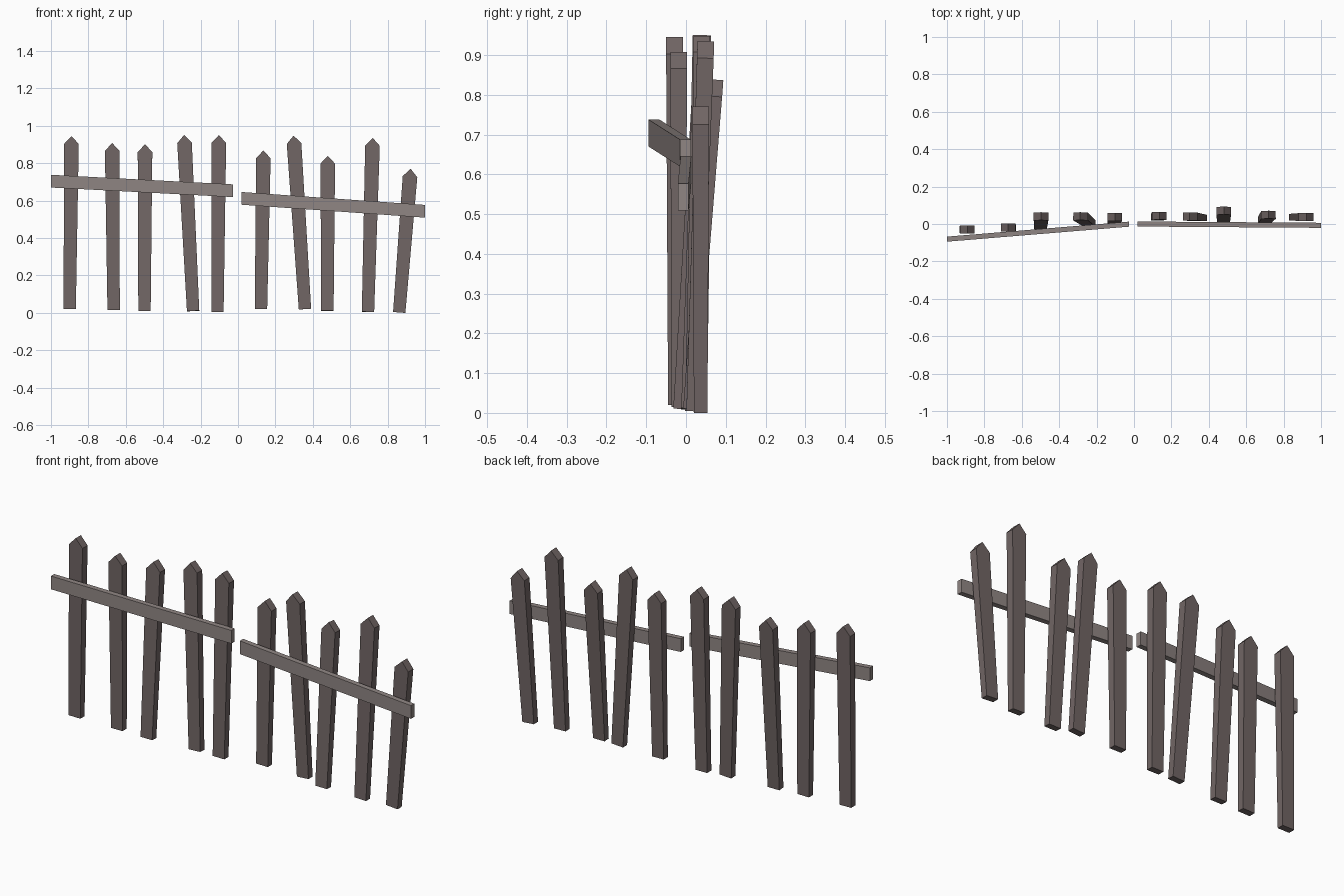
import bpy
import bmesh
from mathutils import Vector

if "Cube" in bpy.data.objects:
    bpy.data.objects.remove(bpy.data.objects["Cube"], do_unlink=True)


def make_material(name, color):
    mat = bpy.data.materials.new(name)
    mat.use_nodes = True
    mat.diffuse_color = color
    mat.node_tree.nodes["Principled BSDF"].inputs["Base Color"].default_value = color
    return mat


dark_wood = make_material("dark grey wood", (0.165, 0.132, 0.129, 1))
light_wood = make_material("light grey wood", (0.28, 0.24, 0.23, 1))


def loft(name, rings, mat):
    """Closed solid through matching rings of points."""
    bm = bmesh.new()
    loops = [[bm.verts.new(p) for p in ring] for ring in rings]
    n = len(loops[0])
    for a, b in zip(loops, loops[1:]):
        for i in range(n):
            j = (i + 1) % n
            bm.faces.new((a[i], a[j], b[j], b[i]))
    bm.faces.new(loops[0][::-1])
    bm.faces.new(loops[-1])
    bmesh.ops.recalc_face_normals(bm, faces=bm.faces[:])
    mesh = bpy.data.meshes.new(name)
    bm.to_mesh(mesh)
    bm.free()
    mesh.materials.append(mat)
    obj = bpy.data.objects.new(name, mesh)
    bpy.context.collection.objects.link(obj)


def picket(index, foot, tip):
    """Tapered, leaning board with a pointed top; outline lofted front to back."""
    foot, tip = Vector(foot), Vector(tip)
    up = (tip - foot).normalized()
    side = Vector((0, 1, 0)).cross(up).normalized()
    back = up.cross(side)
    shoulder = tip - up * 0.042
    rings = []
    for s in (-1, 1):
        low, high = foot + back * s * 0.017, shoulder + back * s * 0.021
        rings.append([low - side * 0.033, low + side * 0.033,
                      high + side * 0.039, tip + back * s * 0.021,
                      high - side * 0.039])
    loft(f"picket_{index}", rings, dark_wood)


def rail(name, start, end):
    """Flat board between two points, with upright ends."""
    rings = []
    for x, y, z in (start, end):
        rings.append([(x, y + dy * 0.0135, z + dz * 0.034)
                      for dy, dz in ((-1, -1), (1, -1), (1, 1), (-1, 1))])
    loft(name, rings, light_wood)


# Pickets, each from foot centre to tip
pickets = [
    ((-0.90, -0.028, 0.02), (-0.89, -0.029, 0.945)),
    ((-0.665, -0.02, 0.015), (-0.673, -0.018, 0.908)),
    ((-0.50, -0.015, 0.01), (-0.497, 0.042, 0.90)),
    ((-0.24, 0.005, 0.01), (-0.288, 0.042, 0.95)),
    ((-0.11, 0.015, 0.005), (-0.102, 0.038, 0.95)),
    ((0.123, 0.036, 0.02), (0.136, 0.044, 0.868)),
    ((0.358, 0.032, 0.02), (0.297, 0.04, 0.947)),
    ((0.478, 0.01, 0.01), (0.48, 0.073, 0.838)),
    ((0.695, 0.018, 0.005), (0.72, 0.05, 0.935)),
    ((0.862, 0.037, 0.002), (0.923, 0.037, 0.77)),
]
for i, (foot, tip) in enumerate(pickets, 1):
    picket(i, foot, tip)

# Rails across the front
rail("right_rail", (-1.0, -0.081, 0.704), (-0.028, -0.001, 0.653))
rail("left_rail", (0.02, 0.0, 0.612), (1.0, -0.007, 0.543))
